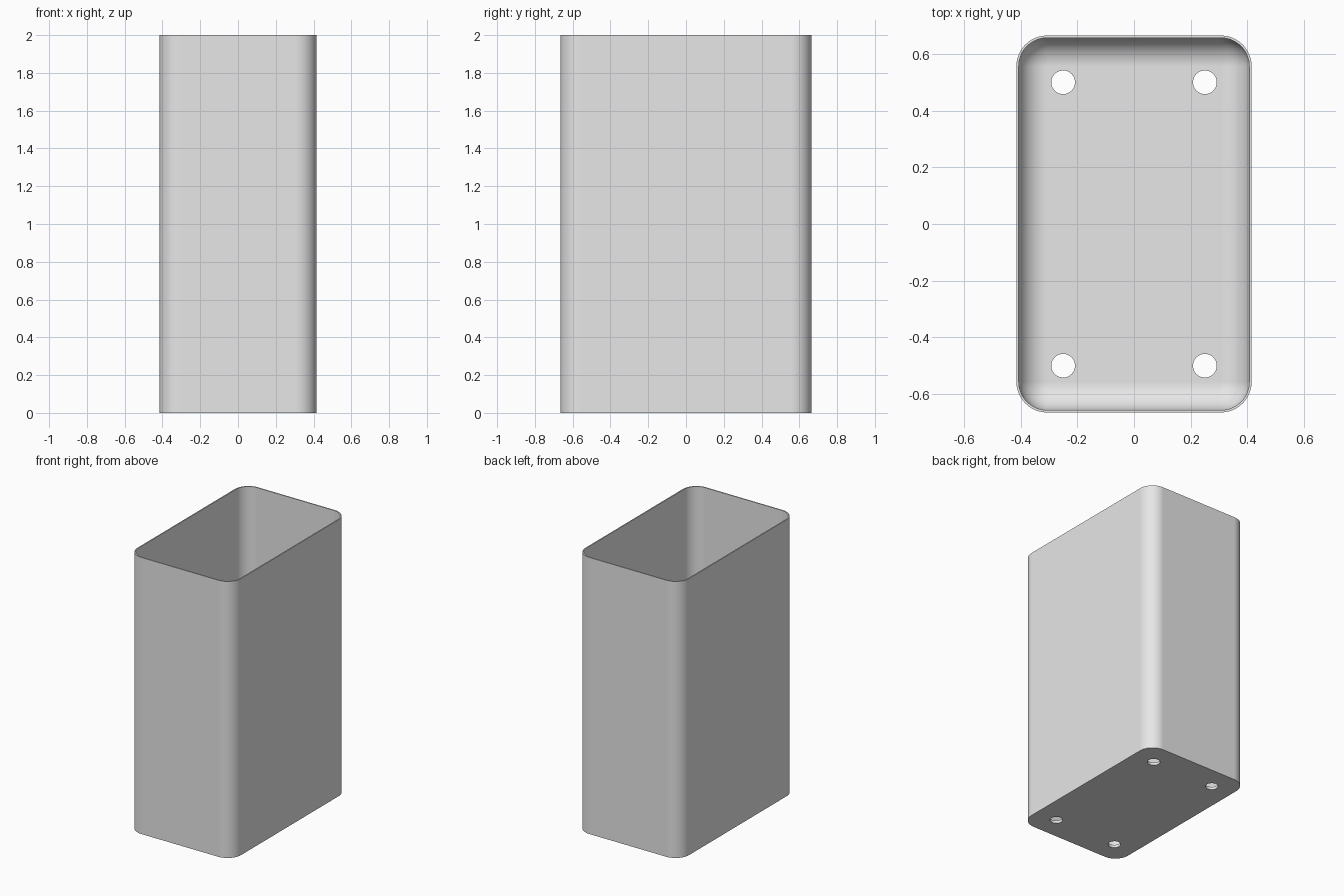
import bpy
import bmesh
from math import cos, sin, pi, radians

if "Cube" in bpy.data.objects:
    bpy.data.objects.remove(bpy.data.objects["Cube"], do_unlink=True)

HX, HY, HEIGHT = 0.415, 0.665, 2.0   # outer half sizes and height
WALL, FLOOR = 0.0083, 0.02           # thicknesses
FILLET = 0.1                         # inner corner and floor radius
SEGMENTS = 12


def rounded_ring(bm, hx, hy, r, z):
    """One closed loop of vertices around a rounded rectangle."""
    ring = []
    for corner, (sx, sy) in enumerate([(1, 1), (-1, 1), (-1, -1), (1, -1)]):
        for i in range(SEGMENTS + 1):
            a = (corner + i / SEGMENTS) * pi / 2
            ring.append(bm.verts.new((sx * (hx - r) + r * cos(a),
                                      sy * (hy - r) + r * sin(a), z)))
    return ring


grey = bpy.data.materials.new("light grey")
grey.use_nodes = True
colour = (0.8, 0.8, 0.8, 1)
grey.diffuse_color = colour
grey.node_tree.nodes["Principled BSDF"].inputs["Base Color"].default_value = colour

# Shell: outer wall, rim, inner wall, then the fillet down to the floor
bm = bmesh.new()
rings = [rounded_ring(bm, HX, HY, FILLET + WALL, z) for z in (0, HEIGHT)]
ix, iy = HX - WALL, HY - WALL
rings.append(rounded_ring(bm, ix, iy, FILLET, HEIGHT))
for i in range(SEGMENTS + 1):
    a = i / SEGMENTS * pi / 2
    inset = FILLET * (1 - cos(a))
    rings.append(rounded_ring(bm, ix - inset, iy - inset, FILLET - inset,
                              FLOOR + FILLET * (1 - sin(a))))
for low, high in zip(rings, rings[1:]):
    for i in range(len(low)):
        j = (i + 1) % len(low)
        bm.faces.new((low[i], low[j], high[j], high[i]))
bm.faces.new(rings[0][::-1])
bm.faces.new(rings[-1])
bmesh.ops.remove_doubles(bm, verts=bm.verts, dist=0.0001)
bmesh.ops.recalc_face_normals(bm, faces=bm.faces)
mesh = bpy.data.meshes.new("bin_shell")
bm.to_mesh(mesh)
bm.free()
mesh.materials.append(grey)
shell = bpy.data.objects.new("bin_shell", mesh)
bpy.context.collection.objects.link(shell)

# Four drain holes through the floor
cutters = []
for x in (-0.25, 0.25):
    for y in (-0.5, 0.5):
        bpy.ops.mesh.primitive_cylinder_add(vertices=48, radius=0.0417, depth=0.2,
                                            location=(x, y, 0))
        cutter = bpy.context.object
        cutter.name = "drain_hole_cutter"
        cutter.hide_render = True
        cutter.data.materials.append(grey)
        mod = shell.modifiers.new("drain_hole", "BOOLEAN")
        mod.operation = "DIFFERENCE"
        mod.solver = "EXACT"
        mod.object = cutter
        cutters.append(cutter)

bpy.ops.object.select_all(action="DESELECT")
shell.select_set(True)
bpy.context.view_layer.objects.active = shell
for mod in list(shell.modifiers):
    bpy.ops.object.modifier_apply(modifier=mod.name)
for cutter in cutters:
    bpy.data.objects.remove(cutter, do_unlink=True)

# Smooth rounded corners, crisp rim and base, flat panels kept flat
bpy.ops.object.shade_smooth_by_angle(angle=radians(30))
weighted = shell.modifiers.new("flat_panels", "WEIGHTED_NORMAL")
weighted.keep_sharp = True
